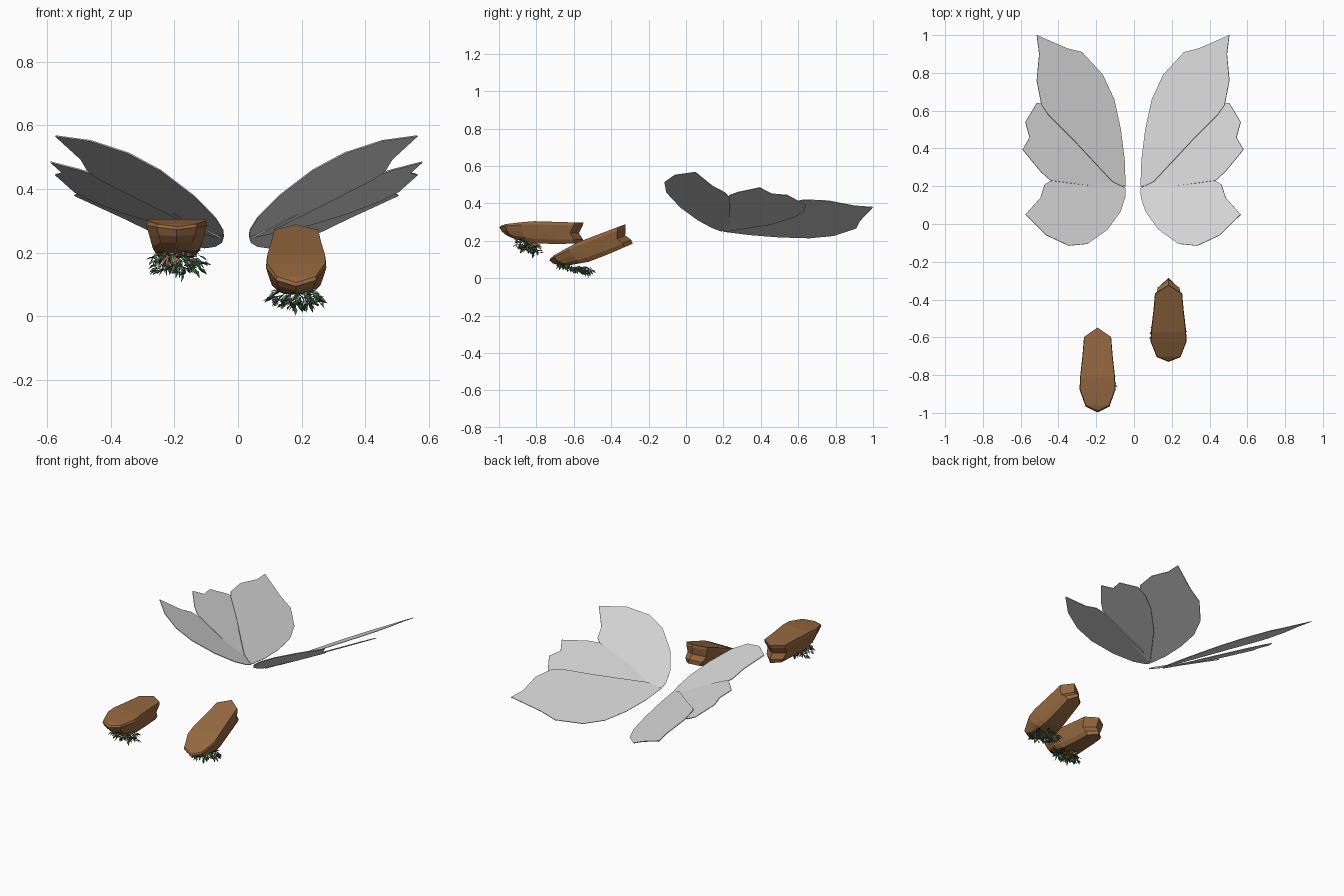
import bpy, math, random
from mathutils import Vector, Matrix

if "Cube" in bpy.data.objects:
    bpy.data.objects.remove(bpy.data.objects["Cube"])

random.seed(4)


def material(name, rgb):
    m = bpy.data.materials.new(name)
    m.diffuse_color = (*rgb, 1)
    m.use_nodes = True
    m.node_tree.nodes["Principled BSDF"].inputs["Base Color"].default_value = m.diffuse_color
    return m


PALE = material("pale_wing", (0.70, 0.70, 0.70))
WOOD = material("brown_wood", (0.30, 0.138, 0.050))
DARK = material("dark_leaf", (0.035, 0.085, 0.035))
LIGHT = material("light_leaf", (0.11, 0.22, 0.11))
BUD = material("lilac_bud", (0.42, 0.36, 0.42))


def make(name, verts, faces, mats, idx=None):
    me = bpy.data.meshes.new(name)
    me.from_pydata([tuple(v) for v in verts], [], faces)
    for m in mats:
        me.materials.append(m)
    if idx:
        me.polygons.foreach_set("material_index", idx)
    ob = bpy.data.objects.new(name, me)
    bpy.context.collection.objects.link(ob)
    return ob


def lerp(table, t):
    # piecewise linear lookup
    if t <= table[0][0]:
        return table[0][1]
    for (a, va), (b, vb) in zip(table, table[1:]):
        if t <= b:
            return va + (vb - va) * (t - a) / (b - a)
    return table[-1][1]


# Wings: plan outline plus the tilted plane (height at root, slope x, slope y)
WINGS = {
    "rear_wing": ((0.25, 0.522, -0.144), [
        (.04, .20), (.045, .34), (.065, .50), (.10, .66), (.16, .79), (.27, .91),
        (.35, .93), (.51, 1.0), (.497, .90), (.51, .76), (.485, .63), (.45, .58),
        (.32, .45), (.11, .225), (.06, .20)]),
    "middle_wing": ((0.242, 0.524, -0.219), [
        (.05, .20), (.10, .27), (.23, .45), (.36, .58), (.45, .635), (.51, .64),
        (.57, .54), (.548, .458), (.585, .394), (.49, .278), (.437, .23),
        (.25, .205)]),
    "front_wing": ((0.247, 0.50, -0.37), [
        (.04, .19), (.06, .20), (.135, .235), (.28, .235), (.43, .232), (.468, .21),
        (.49, .14), (.57, .05), (.458, -.06), (.34, -.115), (.24, -.105),
        (.135, -.03), (.066, .066), (.042, .14)]),
}
for side, tag in ((1, "right"), (-1, "left")):
    for name, ((z0, ax, ay), pts) in WINGS.items():
        vs = [(side * x - 0.005, y, z0 + ax * (x - .04) + ay * (y - .2)) for x, y in pts]
        loop = list(range(len(vs)))
        # outlines run clockwise on the right side
        ob = make(f"{name}_{tag}", vs, [loop[::-1] if side > 0 else loop], [PALE])
        sol = ob.modifiers.new("thickness", "SOLIDIFY")
        sol.thickness = 0.004
        sol.offset = 0

# Wooden shoe: stacked plan outlines, pinched at the heel, undercut at the toe
PLAN = [(0, -.213), (.063, -.183), (.095, -.093), (.093, -.03), (.080, .087),
        (.072, .187), (0, .235)]
TOP = [(-.213, .024), (-.183, .034), (-.093, .047), (-.03, .054), (.235, .055)]
BOTTOM = [(-.16, -.036), (-.13, -.044), (.0, -.068), (.235, -.056)]
# (height fraction, width scale, toe inset, heel inset)
LAYERS = [(0, .62, .075, .0), (.2, .80, .035, .0), (.5, .90, .012, .022),
          (.85, 1.0, .0, .004), (1, .97, .008, .0)]


def shoe(name, matrix):
    n = len(PLAN)
    ring = PLAN + [(-x, y) for x, y in PLAN[-2:0:-1]]
    m = len(ring)
    vs, fs = [], []
    for f, sx, toe, heel in LAYERS:
        for x, y in ring:
            yy = y + toe * max(0, -y / .213) - heel * (y > .15)
            zb, zt = lerp(BOTTOM, yy), lerp(TOP, y)
            vs.append(matrix @ Vector((x * sx, yy, zb + (zt - zb) * f)))
    for k in range(len(LAYERS) - 1):
        for i in range(m):
            j = (i + 1) % m
            fs.append((k * m + i, k * m + j, k * m + m + j, k * m + m + i))
    # caps as strips across the width
    for base, flip in ((0, True), ((len(LAYERS) - 1) * m, False)):
        for i in range(n - 1):
            quad = [i, i + 1, (m - i - 1) % m, (m - i) % m]
            quad = [base + q for q in dict.fromkeys(quad)]
            fs.append(quad[::-1] if flip else quad)
    return make(name, vs, fs, [WOOD])


# Foliage: folded kite leaves and small buds hanging below the shoe
def foliage(name, cx, cy, cz, slope, rx, ry, drop):
    lv, lf, li, bv, bf = [], [], [], [], []
    for k in range(170):
        a, r = random.uniform(0, math.tau), math.sqrt(random.random())
        dx, dy = r * math.cos(a), r * math.sin(a)
        p = Vector((cx + dx * rx, cy + dy * ry,
                    cz + slope * dy * ry - random.uniform(0, drop)))
        d = Vector((dx + random.uniform(-.6, .6), dy * .7 + random.uniform(-.6, .6),
                    random.uniform(-1.0, .1))).normalized()
        s = d.cross(Vector((random.uniform(-1, 1), random.uniform(-1, 1), 1))).normalized()
        up = s.cross(d)
        if k % 5:
            ln = random.uniform(.024, .040)
            w = ln * .2
            b = len(lv)
            lv += [p, p + d * ln * .5 + s * w + up * w * .5, p + d * ln,
                   p + d * ln * .5 - s * w + up * w * .5]
            lf += [(b, b + 1, b + 2), (b, b + 2, b + 3)]
            li += [k % 2] * 2
        else:
            ln, w, b = .024, .0045, len(bv)
            mid = p + d * ln * .6
            bv += [p, mid + s * w, mid + up * w, mid - s * w, mid - up * w, p + d * ln]
            for i in range(4):
                j = (i + 1) % 4
                bf += [(b, b + 1 + j, b + 1 + i), (b + 5, b + 1 + i, b + 1 + j)]
    make(name + "_leaves", lv, lf, [DARK, LIGHT], li)
    make(name + "_buds", bv, bf, [BUD])


def pose(x, y, z, pitch):
    return Matrix.Translation((x, y, z)) @ Matrix.Rotation(math.radians(pitch), 4, "X")


shoe("left_shoe", pose(-.193, -.785, .25, -2))
shoe("right_shoe", pose(.183, -.525, .155, 20.5))
foliage("left_plant", -.19, -.845, .198, -.4, .075, .055, .045)
foliage("right_plant", .183, -.59, .072, -.25, .075, .085, .028)

# Small wooden root chip under the left shoe
cx, cy, cz = -.215, -.82, .178
box = [(cx + x * .022, cy + y * .025, cz + z * .015)
       for x in (-1, 1) for y in (-1, 1) for z in (-1, 1)]
make("root_chip", box, [(0, 1, 3, 2), (4, 6, 7, 5), (0, 4, 5, 1), (2, 3, 7, 6),
                        (0, 2, 6, 4), (1, 5, 7, 3)], [WOOD])
